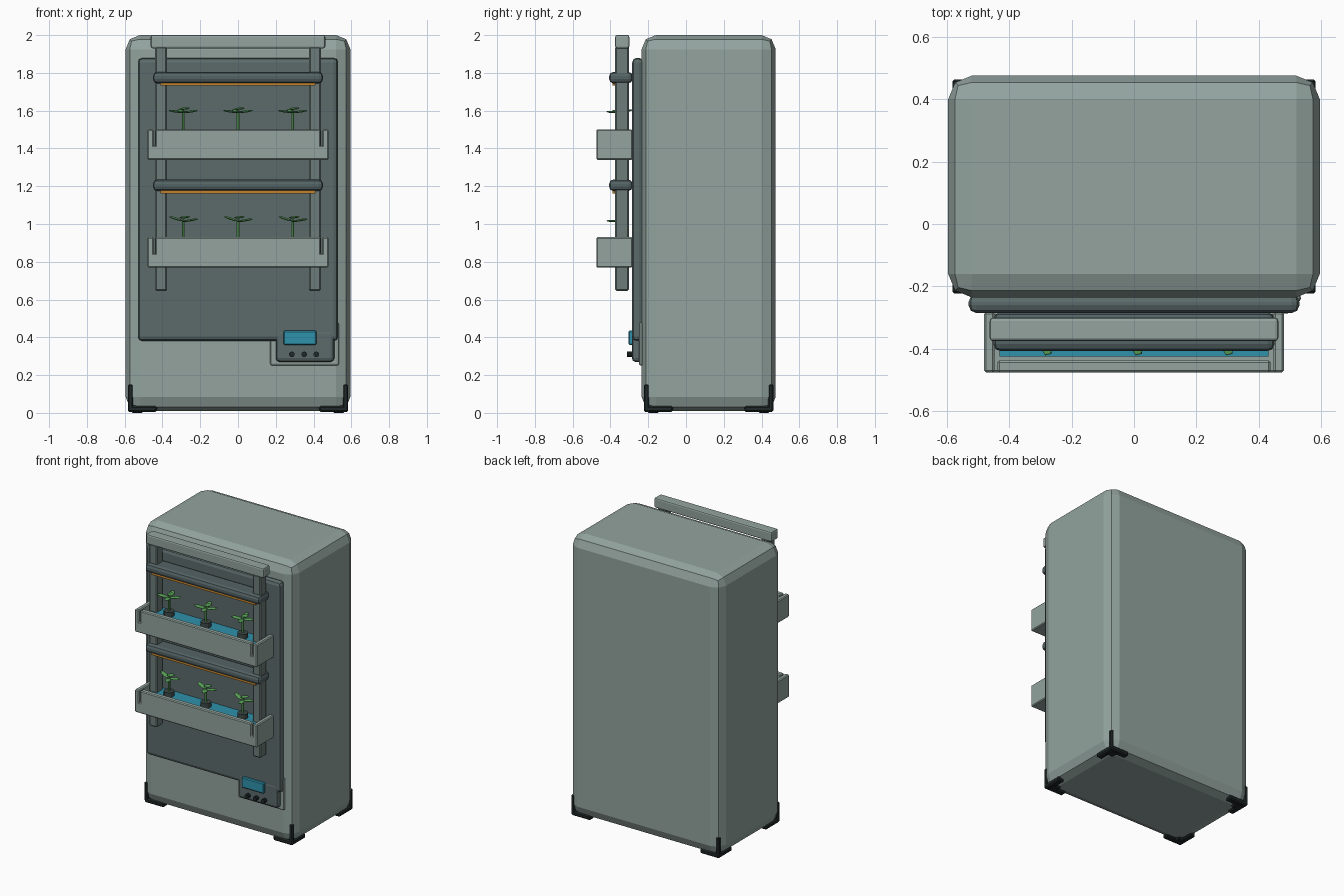
import bpy
import math
from mathutils import Matrix, Vector

old = bpy.data.objects.get("Cube")
if old:
    bpy.data.objects.remove(old, do_unlink=True)


def material(name, r, g, b):
    m = bpy.data.materials.new(name)
    m.use_nodes = True
    lin = [((c / 255 + 0.055) / 1.055) ** 2.4 for c in (r, g, b)] + [1]
    m.diffuse_color = lin
    m.node_tree.nodes["Principled BSDF"].inputs["Base Color"].default_value = lin
    return m


SHELL = material("pale grey green", 147, 164, 159)
PANEL = material("slate grey", 92, 107, 107)
RAIL = material("mid grey green", 108, 124, 121)
LAMP = material("lamp grey", 84, 99, 101)
BLACK = material("black rubber", 32, 40, 40)
BLUE = material("water blue", 46, 146, 172)
AMBER = material("amber light", 196, 130, 44)
GREEN = material("leaf green", 88, 160, 88)
POT = material("dark pot", 62, 72, 72)


def finish(ob, name, mat, bevel=0, segments=2):
    ob.name = name
    ob.data.materials.append(mat)
    if bevel:
        mod = ob.modifiers.new("Bevel", 'BEVEL')
        mod.width = bevel
        mod.segments = segments
        mod.limit_method = 'ANGLE'
    return ob


def box(name, mat, x, y, z, bevel=0, segments=2):
    """Box from its (min, max) range on each axis."""
    bpy.ops.mesh.primitive_cube_add(size=1)
    ob = bpy.context.object
    size = [r[1] - r[0] for r in (x, y, z)]
    mid = [(r[1] + r[0]) / 2 for r in (x, y, z)]
    ob.data.transform(Matrix.Translation(mid) @ Matrix.Diagonal(size + [1]))
    return finish(ob, name, mat, bevel, segments)


def rod(name, mat, centre, radius, depth, sides=10, along_y=False):
    bpy.ops.mesh.primitive_cylinder_add(vertices=sides, radius=radius, depth=depth, location=centre)
    ob = bpy.context.object
    if along_y:
        ob.rotation_euler.x = math.pi / 2
    return finish(ob, name, mat)


def leaf(name, base, angle, tilt, length):
    """Flat pointed leaf that grows outward from its base."""
    bpy.ops.mesh.primitive_uv_sphere_add(segments=6, ring_count=6, radius=1)
    ob = bpy.context.object
    ob.data.transform(Matrix.Translation(base)
                      @ Matrix.Rotation(angle, 4, 'Z') @ Matrix.Rotation(-tilt, 4, 'Y')
                      @ Matrix.Translation((length / 2, 0, 0))
                      @ Matrix.Diagonal((length / 2, 0.02, 0.006, 1)))
    return finish(ob, name, GREEN)


# Cabinet and door panel
box("cabinet", SHELL, (-0.595, 0.595), (-0.235, 0.475), (0.01, 2.0), 0.075)
box("door_panel", PANEL, (-0.53, 0.53), (-0.285, -0.225), (0.38, 1.88), 0.025)

# Control box with screen and buttons
box("control_surround", SHELL, (0.17, 0.535), (-0.25, -0.225), (0.25, 0.48), 0.015)
box("control_box", PANEL, (0.2, 0.51), (-0.287, -0.225), (0.27, 0.44), 0.02)
box("screen", BLUE, (0.24, 0.415), (-0.305, -0.28), (0.36, 0.435), 0.006, 1)
for i in range(3):
    rod("button", BLACK, (0.285 + 0.065 * i, -0.298, 0.31), 0.015, 0.03, 10, True)

# Hanging frame
for s in (-1, 1):
    x = 0.407 * s
    box("frame_rail", RAIL, (x - 0.032, x + 0.032), (-0.375, -0.302), (0.645, 1.94), 0.008, 1)
box("frame_top_bar", SHELL, (-0.462, 0.462), (-0.375, -0.3), (1.93, 2.0), 0.01)


def shelf(z):
    """Planter tray, lamp and seedlings; z is the tray's underside."""
    top = z + 0.16
    box("tray_base", SHELL, (-0.48, 0.48), (-0.475, -0.283), (z, z + 0.075), 0.006, 1)
    box("tray_front", SHELL, (-0.437, 0.437), (-0.475, -0.437), (z + 0.05, top), 0.006, 1)
    for s in (-1, 1):
        ends = sorted((0.447 * s, 0.48 * s))
        box("tray_cheek", SHELL, ends, (-0.475, -0.283), (z + 0.05, top), 0.006, 1)
    box("water", BLUE, (-0.43, 0.43), (-0.425, -0.29), (z + 0.06, z + 0.125))
    # Lamp and its glowing strip
    box("lamp", LAMP, (-0.45, 0.45), (-0.407, -0.283), (z + 0.405, z + 0.465), 0.022)
    box("light_strip", AMBER, (-0.41, 0.41), (-0.39, -0.31), (z + 0.392, z + 0.41))


for z in (0.77, 1.34):
    shelf(z)

# Seedlings: four leaves on the upper tray, three on the lower one
growth = {1.34: ((15, 8), (105, 10), (195, 8), (285, 5)),
          0.77: ((8, 8), (165, 18), (290, 2))}
for z, leaves in growth.items():
    tip = z + 0.25 if len(leaves) > 3 else z + 0.245
    for x in (-0.29, 0, 0.29):
        rod("pot", POT, (x, -0.36, z + 0.12), 0.035, 0.075, 12)
        rod("stem", GREEN, (x, -0.36, (z + 0.13 + tip) / 2), 0.008, tip - z - 0.11, 6)
        for angle, tilt in leaves:
            length = 0.065 if angle > 200 else 0.085
            leaf("leaf", Vector((x, -0.36, tip)), math.radians(angle), math.radians(tilt), length)
        leaf("top_leaf", Vector((x - 0.02, -0.36, tip + 0.018)), 0.4, 0.1, 0.06)

# Corner guards: three arms that meet at each bottom corner
for sx in (-1, 1):
    for sy in (-1, 1):
        cx, cy = 0.565 * sx, 0.12 + 0.325 * sy

        def span(c, s, inward, outward):
            return sorted((c - s * inward, c + s * outward))

        box("guard_upright", BLACK, span(cx, sx, 0.01, 0.017), span(cy, sy, 0.01, 0.017),
            (0.01, 0.15), 0.006, 1)
        box("guard_side_arm", BLACK, span(cx, sx, 0.135, 0.017), span(cy, sy, 0.03, 0.017),
            (0.004, 0.037), 0.008, 1)
        box("guard_depth_arm", BLACK, span(cx, sx, 0.03, 0.017), span(cy, sy, 0.135, 0.017),
            (0.004, 0.037), 0.008, 1)
        box("guard_foot", BLACK, span(cx, sx, 0.075, 0.012), span(cy, sy, 0.075, 0.012),
            (0.0, 0.05), 0.02, 1)
